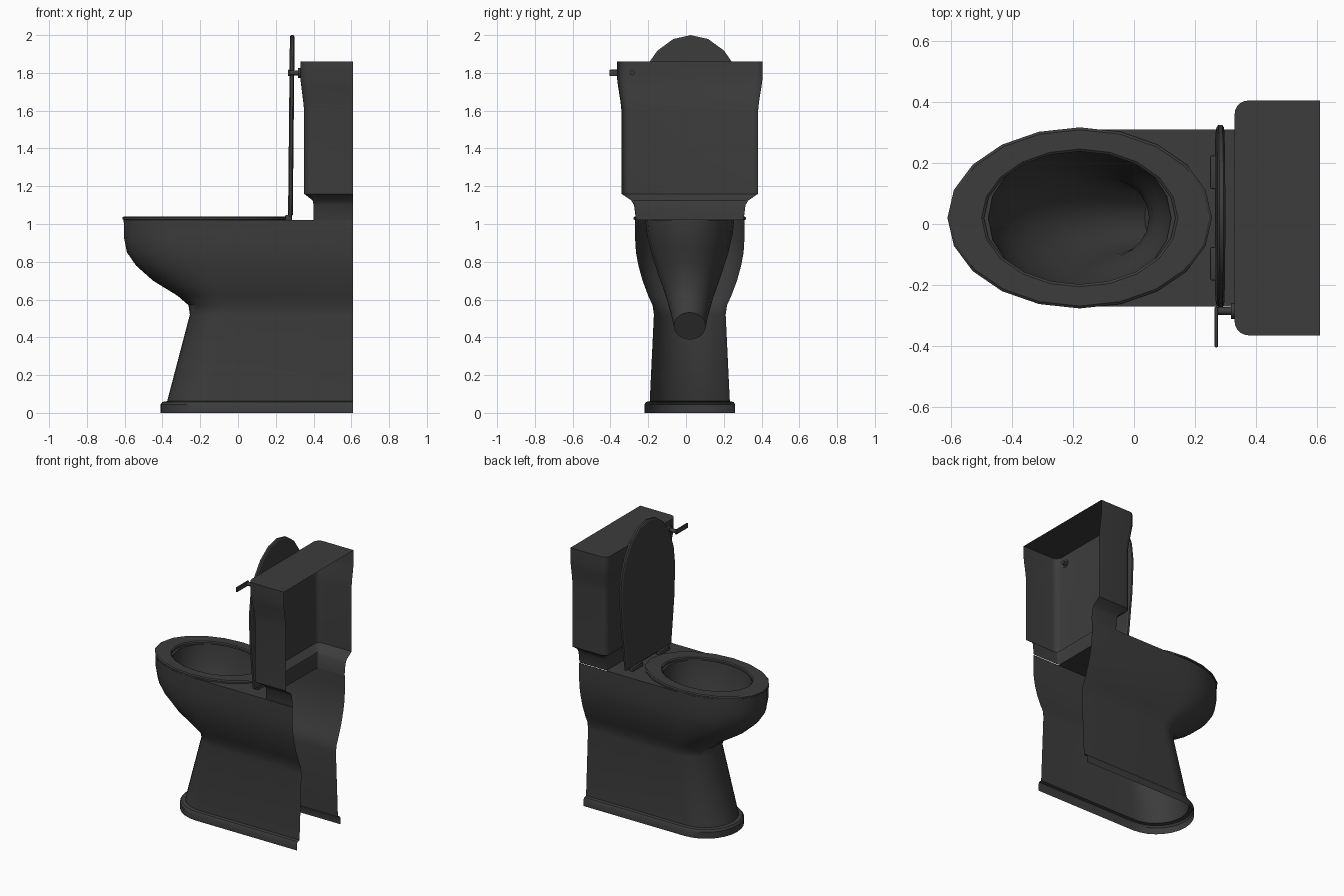
import bpy, bmesh, math
from mathutils import Matrix, Vector

cube = bpy.data.objects.get("Cube")
if cube:
    bpy.data.objects.remove(cube)

YC = 0.02      # centre line of the fixture
BACK = 0.61    # open back plane
RIM = 1.02     # height of the bowl deck

dark = bpy.data.materials.new("charcoal ceramic")
dark.use_nodes = True
dark.diffuse_color = (0.045, 0.045, 0.045, 1)
dark.node_tree.nodes["Principled BSDF"].inputs["Base Color"].default_value = dark.diffuse_color


def finish(name, bm, angle=35, fix_normals=True):
    if fix_normals:
        bmesh.ops.recalc_face_normals(bm, faces=bm.faces)
    mesh = bpy.data.meshes.new(name)
    bm.to_mesh(mesh)
    bm.free()
    mesh.materials.append(dark)
    obj = bpy.data.objects.new(name, mesh)
    bpy.context.collection.objects.link(obj)
    bpy.ops.object.select_all(action='DESELECT')
    obj.select_set(True)
    bpy.context.view_layer.objects.active = obj
    bpy.ops.object.shade_smooth_by_angle(angle=math.radians(angle))
    return obj


def loft(name, rings, closed=False, wrap=False, cap=False, angle=35):
    """Skin a list of point rings with quads."""
    bm = bmesh.new()
    rows = [[bm.verts.new(p) for p in ring] for ring in rings]
    n = len(rows[0])
    pairs = list(zip(rows, rows[1:])) + ([(rows[-1], rows[0])] if wrap else [])
    for a, b in pairs:
        for i in range(n if closed else n - 1):
            j = (i + 1) % n
            bm.faces.new((a[i], a[j], b[j], b[i]))
    if cap:
        bm.faces.new(rows[-1])
    return finish(name, bm, angle)


def ellipse(cx, a, b, z, n=20):
    return [Vector((cx + a * math.cos(t), YC + b * math.sin(t), z))
            for t in (2 * math.pi * i / n for i in range(n))]


def body_ring(z, front, w, cx, back=BACK):
    """Straight sides with a half-ellipse nose, open at the back."""
    nose = [(cx - (cx - front) * math.sin(t), YC + w * math.cos(t), z)
            for t in (math.pi * i / 14 for i in range(15))]
    return [(back, YC + w, z)] + nose + [(back, YC - w, z)]


def tank_ring(z, front, w, r):
    """Three walls with rounded front corners, open at the back."""
    side = [(front + r - r * math.sin(t), w - r + r * math.cos(t))
            for t in (math.pi / 2 * i / 5 for i in range(6))]
    pts = [(BACK, w)] + side
    return ([(x, YC + y, z) for x, y in pts]
            + [(x, YC - y, z) for x, y in reversed(pts)])


def box(name, centre, size, bevel):
    bm = bmesh.new()
    bmesh.ops.create_cube(bm, size=1, matrix=Matrix.Translation(centre) @ Matrix.Diagonal((*size, 1)))
    bmesh.ops.bevel(bm, geom=bm.edges[:], offset=bevel, segments=2, affect='EDGES', profile=0.5)
    return finish(name, bm)


def rod(name, x0, x1, y, z, r):
    bm = bmesh.new()
    place = Matrix.Translation(((x0 + x1) / 2, y, z)) @ Matrix.Rotation(math.pi / 2, 4, 'Y')
    bmesh.ops.create_cone(bm, cap_ends=True, segments=12, radius1=r, radius2=r,
                          depth=x1 - x0, matrix=place)
    return finish(name, bm)


# Pedestal and outer bowl: height, nose x, half width, nose centre
body = [(0, -.41, .24, -.17), (.045, -.41, .24, -.17), (.058, -.40, .232, -.165),
        (.062, -.375, .212, -.16), (.52, -.255, .19, -.06), (.57, -.262, .197, -.07),
        (.62, -.32, .22, -.10), (.70, -.45, .25, -.14), (.78, -.54, .272, -.165),
        (.85, -.588, .285, -.175), (.93, -.604, .29, -.178), (RIM, -.605, .29, -.178)]
loft("pedestal_and_bowl_shell", [body_ring(*s) for s in body])

# Cistern with neck and closed top: height, front x, half width, corner radius
tank = [(RIM, .40, .285, .01), (1.10, .40, .295, .015), (1.125, .395, .31, .02),
        (1.16, .35, .362, .04), (1.60, .35, .362, .04), (1.65, .345, .367, .04),
        (1.73, .335, .38, .045), (1.77, .33, .385, .045), (1.86, .33, .385, .045)]
loft("cistern_shell", [tank_ring(*s) for s in tank], cap=True)

# Deck around the bowl opening
bowl_rim = ellipse(-.178, .30, .235, RIM)
bm = bmesh.new()
for loop in (body_ring(*body[-1], back=.40), bowl_rim):
    verts = [bm.verts.new(p) for p in loop]
    for a, b in zip(verts, verts[1:] + verts[:1]):
        bm.edges.new((a, b))
bmesh.ops.triangle_fill(bm, use_beauty=True, use_dissolve=False, edges=bm.edges[:])
for f in bm.faces:
    f.normal_update()
    if f.normal.z < 0:
        f.normal_flip()
finish("bowl_deck", bm, fix_normals=False)

# Inner bowl sweeping back to the drain: centre x, z, length and width radii, tilt
sections = [(-.178, .95, .295, .228, 2), (-.17, .85, .265, .205, 6), (-.145, .74, .215, .17, 14),
            (-.09, .63, .155, .13, 26), (-.01, .53, .105, .10, 42), (.08, .46, .085, .085, 58)]
rings = [bowl_rim]
for cx, z, a, b, tilt in sections:
    turn = Matrix.Rotation(math.radians(-tilt), 3, 'Y')
    rings.append([turn @ Vector((p.x, p.y - YC, 0)) + Vector((cx, YC, z))
                  for p in ellipse(0, a, b, 0)])
inner = loft("inner_bowl", rings, closed=True, cap=True, angle=45)
inner.data.flip_normals()

# Seat ring with softened edges
seat = [(.434, .297, RIM + .004), (.434, .297, RIM + .015), (.425, .289, RIM + .021),
        (.322, .226, RIM + .021), (.314, .218, RIM + .015), (.314, .218, RIM + .002),
        (.425, .289, RIM + .001)]
loft("seat", [ellipse(-.178, *s) for s in seat], closed=True, wrap=True, angle=30)

# Raised lid: rounded top, sides tapering to the hinge
arc = [(.30 * math.cos(t), 1.57 + .43 * math.sin(t))
       for t in (math.pi * i / 10 for i in range(11))]
outline = arc + [(-.287, 1.35), (-.248, 1.04), (.248, 1.04), (.287, 1.35)]
lid = []
for offset, inset in ((0, .97), (.006, 1), (.019, 1), (.025, .97)):
    lid.append([(.265 + offset + .01 * (z - 1.04), YC + .005 + y * inset,
                 1.52 + (z - 1.52) * (1 - (1 - inset) * .6)) for y, z in outline])
bm = bmesh.new()
rows = [[bm.verts.new(p) for p in ring] for ring in lid]
for a, b in zip(rows, rows[1:]):
    for i in range(len(a)):
        j = (i + 1) % len(a)
        bm.faces.new((a[i], a[j], b[j], b[i]))
bm.faces.new(rows[0])
bm.faces.new(rows[-1])
finish("lid", bm, 30)

# Lid hinges
for side, s in (("right", -1), ("left", 1)):
    box("hinge_" + side, (.268, YC + s * .15, 1.033), (.036, .11, .03), .005)

# Flush handle
rod("handle_collar", .318, .335, -.285, 1.80, .026)
rod("handle_shaft", .27, .352, -.285, 1.80, .013)
box("handle_lever", (.27, -.338, 1.80), (.012, .134, .034), .005)
